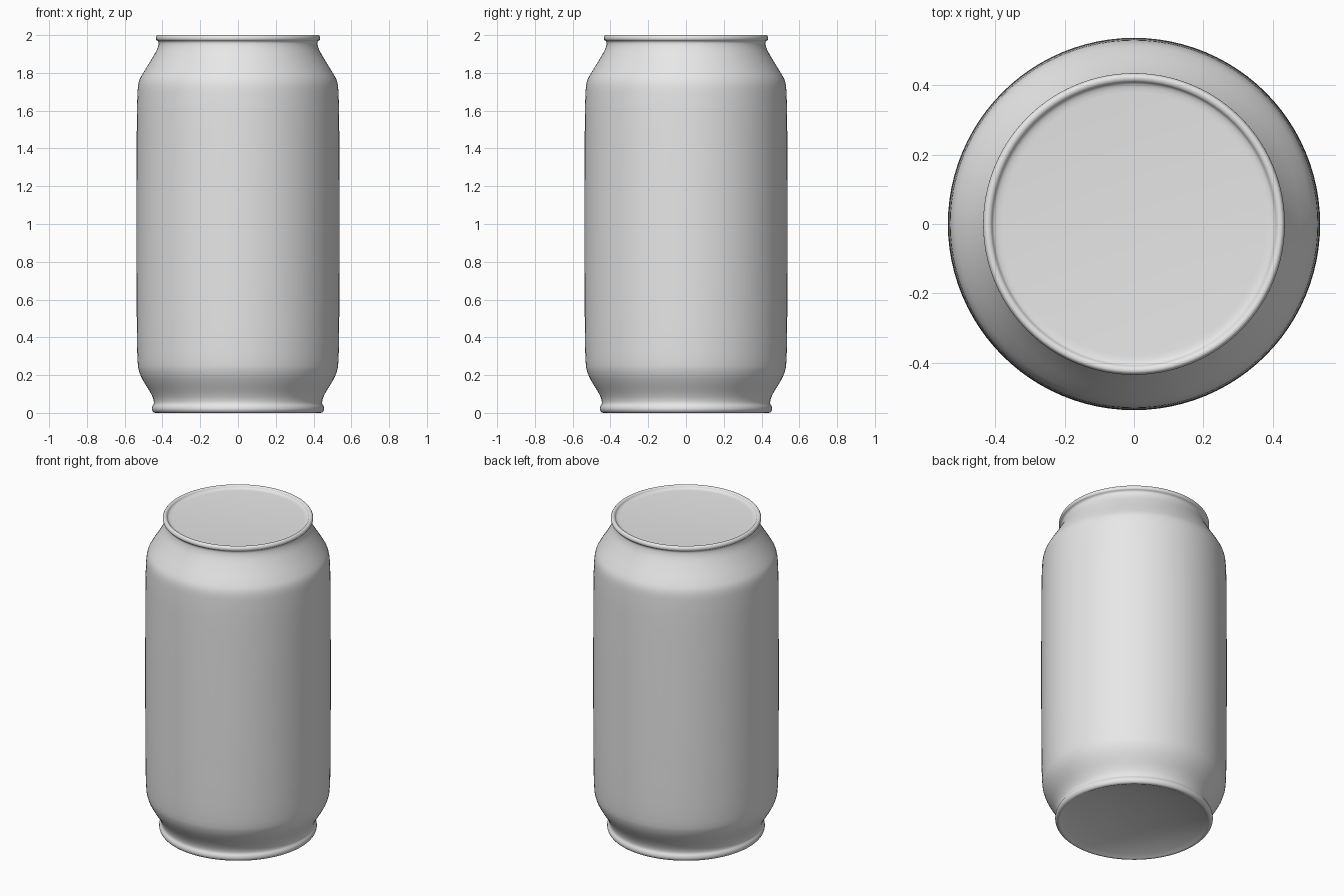
import bpy
import bmesh
from math import tau
from mathutils import Matrix, Vector

SEGMENTS = 96

cube = bpy.data.objects.get("Cube")
if cube:
    bpy.data.objects.remove(cube, do_unlink=True)

metal = bpy.data.materials.new("plain grey")
metal.use_nodes = True
metal.diffuse_color = (0.8, 0.8, 0.8, 1)
metal.node_tree.nodes["Principled BSDF"].inputs["Base Color"].default_value = (0.8, 0.8, 0.8, 1)


def rounded(points, steps=3):
    """Smooth curve through (radius, height) points."""
    pts = [Vector(p) for p in points]
    pts = [pts[0]] + pts + [pts[-1]]
    curve = []
    for a, b, c, d in zip(pts, pts[1:], pts[2:], pts[3:]):
        for i in range(steps):
            t = i / steps
            curve.append(b + (c - a) * t / 2 + (a * 2 - b * 5 + c * 4 - d) * t * t / 2
                         + (b * 3 - a - c * 3 + d) * t ** 3 / 2)
    return curve + [pts[-1]]


def lathe(name, profile):
    """Revolve a profile, running from bottom to top, around z."""
    bm = bmesh.new()
    verts = [bm.verts.new((r, 0, z)) for r, z in profile]
    edges = [bm.edges.new(pair) for pair in zip(verts, verts[1:])]
    bmesh.ops.spin(bm, geom=verts + edges, axis=(0, 0, 1), cent=(0, 0, 0),
                   angle=tau, steps=SEGMENTS)
    bmesh.ops.remove_doubles(bm, verts=bm.verts, dist=0.0002)
    bmesh.ops.recalc_face_normals(bm, faces=bm.faces)
    mesh = bpy.data.meshes.new(name)
    bm.to_mesh(mesh)
    bm.free()
    mesh.materials.append(metal)
    obj = bpy.data.objects.new(name, mesh)
    bpy.context.collection.objects.link(obj)
    bpy.context.view_layer.objects.active = obj
    obj.select_set(True)
    bpy.ops.object.shade_smooth_by_angle(angle=0.9)
    obj.select_set(False)
    return obj


# Hollow domed base, then the foot rim
base = [(0, 0.07), (0.15, 0.063), (0.3, 0.04), (0.4, 0.014), (0.435, 0)]
foot = [(0.435, 0), (0.448, 0.004), (0.456, 0.018), (0.454, 0.034), (0.446, 0.05)]
# Lower taper, nearly straight wall and shoulder
wall = [(0.446, 0.05), (0.449, 0.075), (0.465, 0.11), (0.499, 0.165), (0.522, 0.215),
        (0.532, 0.28), (0.536, 0.5), (0.537, 1), (0.536, 1.5), (0.533, 1.67),
        (0.526, 1.75), (0.502, 1.8), (0.465, 1.86), (0.431, 1.92), (0.42, 1.955)]
# Rolled top rim and the shallow lid inside it
rim = [(0.42, 1.955), (0.424, 1.968), (0.433, 1.975), (0.435, 1.987), (0.429, 1.998),
       (0.42, 2), (0.412, 1.996), (0.406, 1.987), (0.395, 1.982), (0.38, 1.98)]
lid = [(0.38, 1.98), (0, 1.98)]

profile = rounded(base)[:-1] + rounded(foot + wall[1:] + rim[1:]) + [Vector(lid[1])]
lathe("can", profile)
